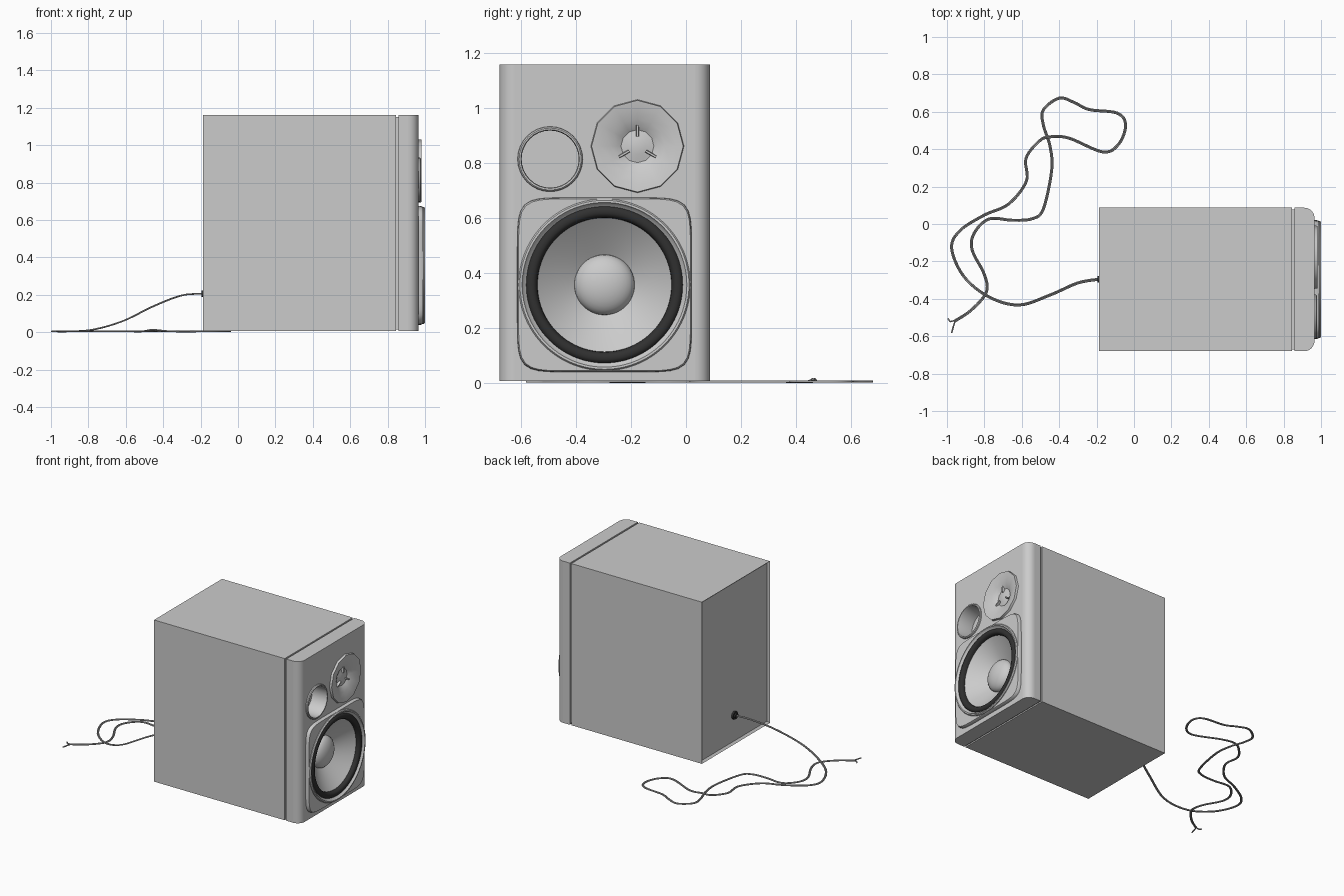
import bpy, bmesh, math
from mathutils import Vector

if "Cube" in bpy.data.objects:
    bpy.data.objects.remove(bpy.data.objects["Cube"])


def material(name, v):
    m = bpy.data.materials.new(name)
    m.diffuse_color = (v, v, v, 1)
    m.use_nodes = True
    m.node_tree.nodes["Principled BSDF"].inputs["Base Color"].default_value = m.diffuse_color
    return m


GREY = material("cabinet grey", 0.6)
BLACK = material("rubber black", 0.03)
CABLE = material("cable grey", 0.38)


def finish(name, bm, mat, smooth=True):
    me = bpy.data.meshes.new(name)
    bm.to_mesh(me)
    bm.free()
    ob = bpy.data.objects.new(name, me)
    bpy.context.collection.objects.link(ob)
    me.materials.append(mat)
    bpy.ops.object.select_all(action='DESELECT')
    ob.select_set(True)
    bpy.context.view_layer.objects.active = ob
    if smooth:
        bpy.ops.object.shade_smooth_by_angle(angle=math.radians(35))
    return ob


def box_bm(lo, hi):
    bm = bmesh.new()
    bmesh.ops.create_cube(bm, size=1)
    for v in bm.verts:
        v.co = [l + (c + 0.5) * (h - l) for c, l, h in zip(v.co, lo, hi)]
    return bm


def lathe(name, centre, profile, mat, n=64, turn=0.0):
    """Surface around the x axis; profile rows are radius, x, roundness (2 = circle)."""
    bm = bmesh.new()
    rings = []
    for r, x, *e in profile:
        e = e[0] if e else 2
        ring = []
        for k in range(n if r > 0 else 1):
            a = 2 * math.pi * k / n + turn
            c, s = math.cos(a), math.sin(a)
            q = r * (abs(c) ** e + abs(s) ** e) ** (-1 / e)
            ring.append(bm.verts.new((x, centre[0] + q * c, centre[1] + q * s)))
        rings.append(ring)
    for a, b in zip(rings, rings[1:]):
        for k in range(n):
            j = (k + 1) % n
            bm.faces.new((a[k], a[j], b[0]) if len(b) == 1 else (a[k], a[j], b[j], b[k]))
    return finish(name, bm, mat)


def cylinder_x(name, centre, r, x0, x1, mat, n=48):
    bm = bmesh.new()
    ends = [[bm.verts.new((x, centre[0] + r * math.cos(2 * math.pi * k / n),
                           centre[1] + r * math.sin(2 * math.pi * k / n))) for k in range(n)]
            for x in (x0, x1)]
    for e in ends:
        bm.faces.new(e)
    for k in range(n):
        j = (k + 1) % n
        bm.faces.new((ends[0][k], ends[0][j], ends[1][j], ends[1][k]))
    bmesh.ops.recalc_face_normals(bm, faces=bm.faces)
    return finish(name, bm, mat)


Y0, Y1, Z0, Z1 = -0.68, 0.087, 0.006, 1.16
WOOFER, TWEETER, PORT = (-0.297, 0.357), (-0.177, 0.862), (-0.495, 0.815)

# Cabinet with a recessed back
bm = box_bm((-0.187, Y0, Z0), (0.845, Y1, Z1))
back = [f for f in bm.faces if f.calc_center_median().x < -0.18]
bmesh.ops.inset_region(bm, faces=back, thickness=0.018)
for v in back[0].verts:
    v.co.x += 0.015
finish("cabinet", bm, GREY, smooth=False)

# Narrow groove between cabinet and front panel
finish("groove", box_bm((0.84, Y0 + 0.009, Z0 + 0.009), (0.86, Y1 - 0.009, Z1 - 0.009)), GREY, smooth=False)

# Front panel with rounded upright edges
bm = bmesh.new()
R = 0.055
arc = [(0.965 - R + R * math.sin(t), R - R * math.cos(t)) for t in
       [math.pi / 2 * i / 8 for i in range(9)]]
outline = [(0.857, Y0)] + [(x, Y0 + d) for x, d in arc[1:]]
outline = [(0.857, Y0), (0.965 - R, Y0)] + outline[1:]
outline += [(x, Y1 - d) for x, d in reversed(arc)] + [(0.857, Y1)]
base = bm.faces.new([bm.verts.new((x, y, Z0)) for x, y in outline])
top = bmesh.ops.extrude_face_region(bm, geom=[base])
for g in top["geom"]:
    if isinstance(g, bmesh.types.BMVert):
        g.co.z = Z1
bmesh.ops.recalc_face_normals(bm, faces=bm.faces)
panel = finish("front_panel", bm, GREY)

# Driver and port openings
for centre, r in ((WOOFER, 0.29), (TWEETER, 0.15), (PORT, 0.108)):
    cutter = cylinder_x("opening_cutter", centre, r, 0.80, 1.05, GREY)
    bpy.context.view_layer.objects.active = panel
    mod = panel.modifiers.new("opening", 'BOOLEAN')
    mod.operation, mod.solver, mod.object = 'DIFFERENCE', 'EXACT', cutter
    bpy.ops.object.modifier_apply(modifier=mod.name)
    bpy.data.objects.remove(cutter)
# Keep the flat front, top and bottom free of smooth shading
for p in panel.data.polygons:
    p.use_smooth = max(abs(c) for c in p.normal) < 0.998

# Woofer: squarish plate, raised ring, rubber surround, cone and dome
lathe("woofer_plate", WOOFER, [(0.318, 0.964, 8), (0.317, 0.98, 8), (0.313, 0.988, 8),
                               (0.308, 0.988, 2)], GREY, 96)
lathe("woofer_ring", WOOFER, [(0.313, 0.964), (0.313, 0.993), (0.308, 1.0), (0.300, 1.0),
                              (0.296, 0.992), (0.285, 0.984)], GREY, 96)
lathe("woofer_surround", WOOFER, [(0.286, 0.983), (0.281, 0.991), (0.272, 0.995), (0.260, 0.995),
                                  (0.251, 0.990), (0.246, 0.98), (0.244, 0.968)], BLACK, 96)
lathe("woofer_cone", WOOFER, [(0.246, 0.97), (0.18, 0.918), (0.108, 0.872)], GREY, 96)
lathe("woofer_dome", WOOFER, [(0.11 * math.cos(t), 0.872 + 0.06 * math.sin(t)) for t in
                              [math.pi / 2 * i / 8 for i in range(8)]] + [(0, 0.932)], GREY)

# Tweeter: faceted flange, shallow horn, centre plug and three spokes
lathe("tweeter_horn", TWEETER, [(0.17, 0.964), (0.167, 0.98), (0.14, 0.976),
                                (0.10, 0.964), (0.075, 0.953), (0.06, 0.943), (0.05, 0.945),
                                (0.03, 0.95), (0, 0.953)], GREY, 12)
for deg in (90, 210, 330):
    a = math.radians(deg)
    bm = box_bm((0.935, 0.035, -0.007), (0.961, 0.078, 0.007))
    for v in bm.verts:
        y, z = v.co.y, v.co.z * (0.5 if v.co.x > 0.95 else 1)
        v.co.y = TWEETER[0] + y * math.cos(a) - z * math.sin(a)
        v.co.z = TWEETER[1] + y * math.sin(a) + z * math.cos(a)
    finish("tweeter_spoke", bm, GREY, smooth=False)

# Bass port
lathe("port_ring", PORT, [(0.119, 0.964), (0.118, 0.973), (0.113, 0.978), (0.107, 0.977),
                          (0.104, 0.968), (0.104, 0.858)], GREY, 32)

# Cable gland on the back
cylinder_x("gland_collar", (-0.295, 0.205), 0.028, -0.185, -0.165, BLACK, 16)
cylinder_x("gland_tip", (-0.295, 0.205), 0.017, -0.195, -0.17, BLACK, 16)

# Twin cable running over the floor
F = 0.0042
bends = [(-0.185, -0.295, 0.205), (-0.30, -0.315, 0.197), (-0.45, -0.38, 0.14), (-0.615, -0.433, 0.06),
         (-0.775, -0.39, 0.014)]
bends += [(x, y, F) for x, y in (
    (-0.91, -0.28), (-0.975, -0.13), (-0.93, -0.035), (-0.80, 0.048), (-0.67, 0.107), (-0.575, 0.23),
    (-0.578, 0.35), (-0.51, 0.44))]
bends += [(-0.455, 0.465, 0.013)]
bends += [(x, y, F) for x, y in (
    (-0.35, 0.46), (-0.165, 0.385), (-0.08, 0.43), (-0.045, 0.53), (-0.09, 0.593), (-0.24, 0.612),
    (-0.32, 0.65), (-0.40, 0.673), (-0.485, 0.61), (-0.485, 0.53), (-0.45, 0.42), (-0.44, 0.29),
    (-0.485, 0.08), (-0.545, 0.028), (-0.65, 0.02), (-0.775, 0.027), (-0.855, -0.05), (-0.865, -0.14),
    (-0.80, -0.27), (-0.79, -0.365), (-0.87, -0.46), (-0.96, -0.52))]
P = [Vector(p) for p in bends]
path = []
for i in range(len(P) - 1):
    a, b, c, d = P[max(i - 1, 0)], P[i], P[i + 1], P[min(i + 2, len(P) - 1)]
    for k in range(6):
        t = k / 6
        path.append(0.5 * (2 * b + (c - a) * t + (2 * a - 5 * b + 4 * c - d) * t * t
                           + (3 * b - a - 3 * c + d) * t ** 3))
path.append(P[-1])


def wire(name, pts):
    cu = bpy.data.curves.new(name, 'CURVE')
    cu.dimensions, cu.bevel_depth, cu.bevel_resolution, cu.use_fill_caps = '3D', 0.0042, 2, True
    sp = cu.splines.new('POLY')
    sp.points.add(len(pts) - 1)
    for q, p in zip(sp.points, pts):
        q.co = (*p, 1)
    cu.materials.append(CABLE)
    bpy.context.collection.objects.link(bpy.data.objects.new(name, cu))


forks = {1: [(-0.965, -0.545), (-0.975, -0.582)], -1: [(-0.982, -0.522), (-0.996, -0.505)]}
for side, fork in forks.items():
    pts = []
    for i, p in enumerate(path):
        d = path[min(i + 1, len(path) - 1)] - path[max(i - 1, 0)]
        n = Vector((-d.y, d.x, 0)).normalized()
        pts.append(p + n * 0.0038 * side)
    wire("cable_wire", pts + [Vector((x, y, F)) for x, y in fork])
